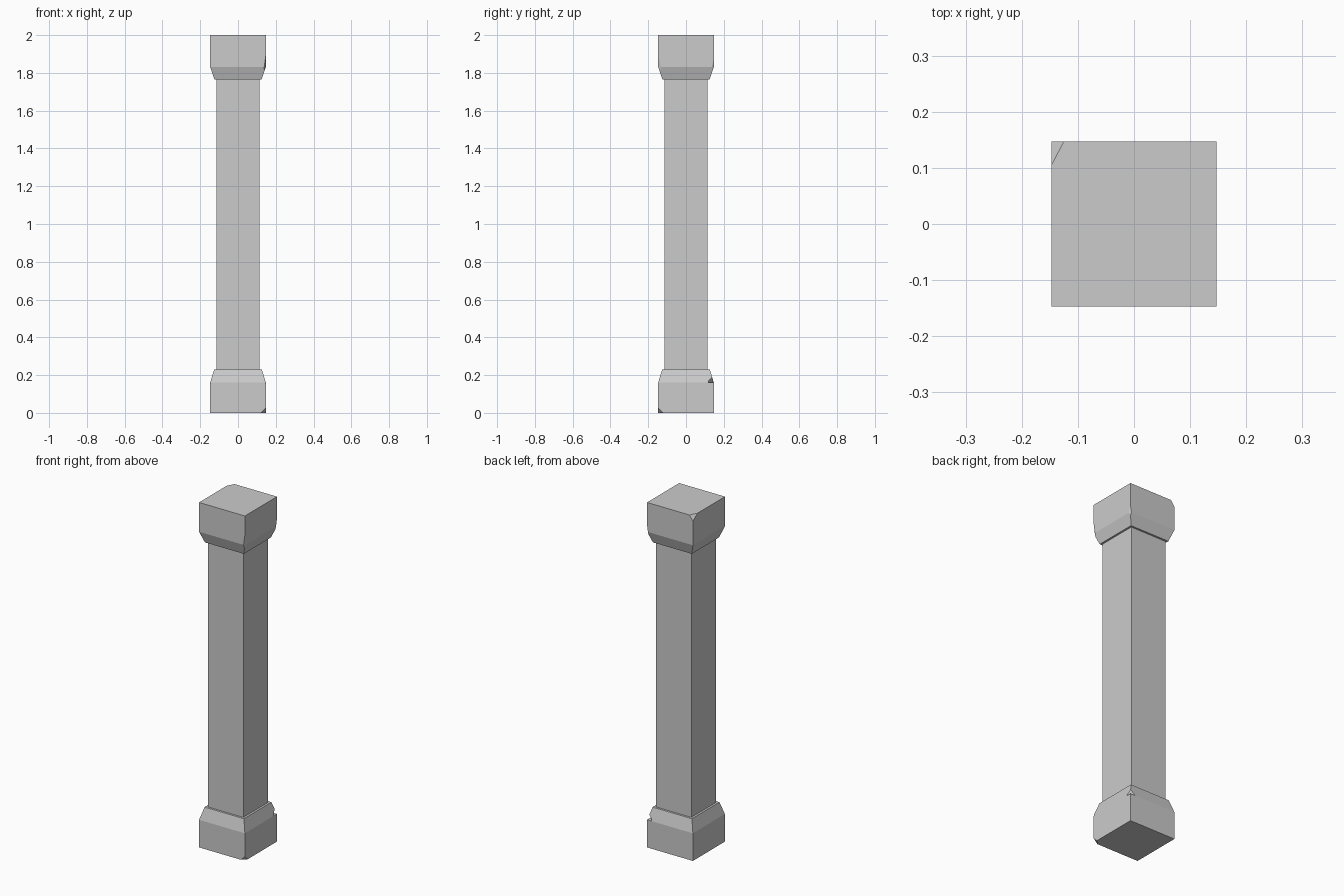
import bpy, bmesh
from mathutils import Vector

if "Cube" in bpy.data.objects:
    bpy.data.objects.remove(bpy.data.objects["Cube"], do_unlink=True)

stone = bpy.data.materials.new("grey stone")
stone.use_nodes = True
stone.diffuse_color = (0.6, 0.6, 0.6, 1)
stone.node_tree.nodes["Principled BSDF"].inputs["Base Color"].default_value = (0.6, 0.6, 0.6, 1)

W = 0.147  # half width of the end blocks


def square_loft(name, profile, cuts=()):
    """Stack of square rings (half width, z), with corners sliced off by planes."""
    bm = bmesh.new()
    rings = [[bm.verts.new((sx * h, sy * h, z)) for sx, sy in ((-1, -1), (1, -1), (1, 1), (-1, 1))]
             for h, z in profile]
    for a, b in zip(rings, rings[1:]):
        for i in range(4):
            j = (i + 1) % 4
            bm.faces.new((a[i], a[j], b[j], b[i]))
    bm.faces.new(rings[0][::-1])
    bm.faces.new(rings[-1])
    # Each cut removes everything beyond a plane and caps the hole
    for point, normal in cuts:
        geom = bm.verts[:] + bm.edges[:] + bm.faces[:]
        res = bmesh.ops.bisect_plane(bm, geom=geom, plane_co=point, plane_no=normal, clear_outer=True)
        edges = [e for e in res["geom_cut"] if isinstance(e, bmesh.types.BMEdge)]
        if edges:
            bmesh.ops.holes_fill(bm, edges=edges, sides=0)
    bmesh.ops.recalc_face_normals(bm, faces=bm.faces[:])
    mesh = bpy.data.meshes.new(name)
    bm.to_mesh(mesh)
    bm.free()
    mesh.materials.append(stone)
    obj = bpy.data.objects.new(name, mesh)
    bpy.context.collection.objects.link(obj)
    return obj


def chip(sx, sy, z, dx, dy, dz):
    """Plane cutting a block corner at the given distances along its three edges."""
    point = Vector((sx * (W - dx), sy * W, z))
    return point, Vector((sx / dx, sy / dy, 1 / dz))


def worn_corner(sx, sy, z, slope):
    """Shallow slanted plane that thins the corner beside the sloped band."""
    return Vector((sx * W, sy * W, z)), Vector((sx, sy * 0.5, slope))


# Shaft
square_loft("shaft", [(0.114, 0.22), (0.114, 1.78)])

# Capital with one chipped top corner and worn lower corners
square_loft("capital", [(0.125, 1.766), (W, 1.83), (W, 2.0)],
            [chip(-1, 1, 2.0, 0.022, 0.042, 0.03),
             worn_corner(1, -1, 1.89, -0.14),
             worn_corner(1, 1, 1.87, -0.14)])

# Base with one chipped bottom corner and worn upper corners
base = square_loft("base", [(W, 0), (W, 0.16), (0.126, 0.231)],
                   [chip(1, -1, 0, 0.026, 0.026, -0.025)]
                   + [worn_corner(sx, sy, 0.155, 0.22) for sx in (-1, 1) for sy in (-1, 1)])

# Small notch knocked out of the back corner of the base
bpy.ops.mesh.primitive_cone_add(vertices=4, radius1=0.03, radius2=0, depth=0.045,
                                location=(W - 0.003, W - 0.003, 0.183))
cutter = bpy.context.object
cutter.name = "notch_cutter"
cutter.hide_render = True
notch = base.modifiers.new("notch", 'BOOLEAN')
notch.operation = 'DIFFERENCE'
notch.solver = 'EXACT'
notch.object = cutter
bpy.context.view_layer.objects.active = base
bpy.ops.object.modifier_apply(modifier=notch.name)
bpy.data.objects.remove(cutter, do_unlink=True)
